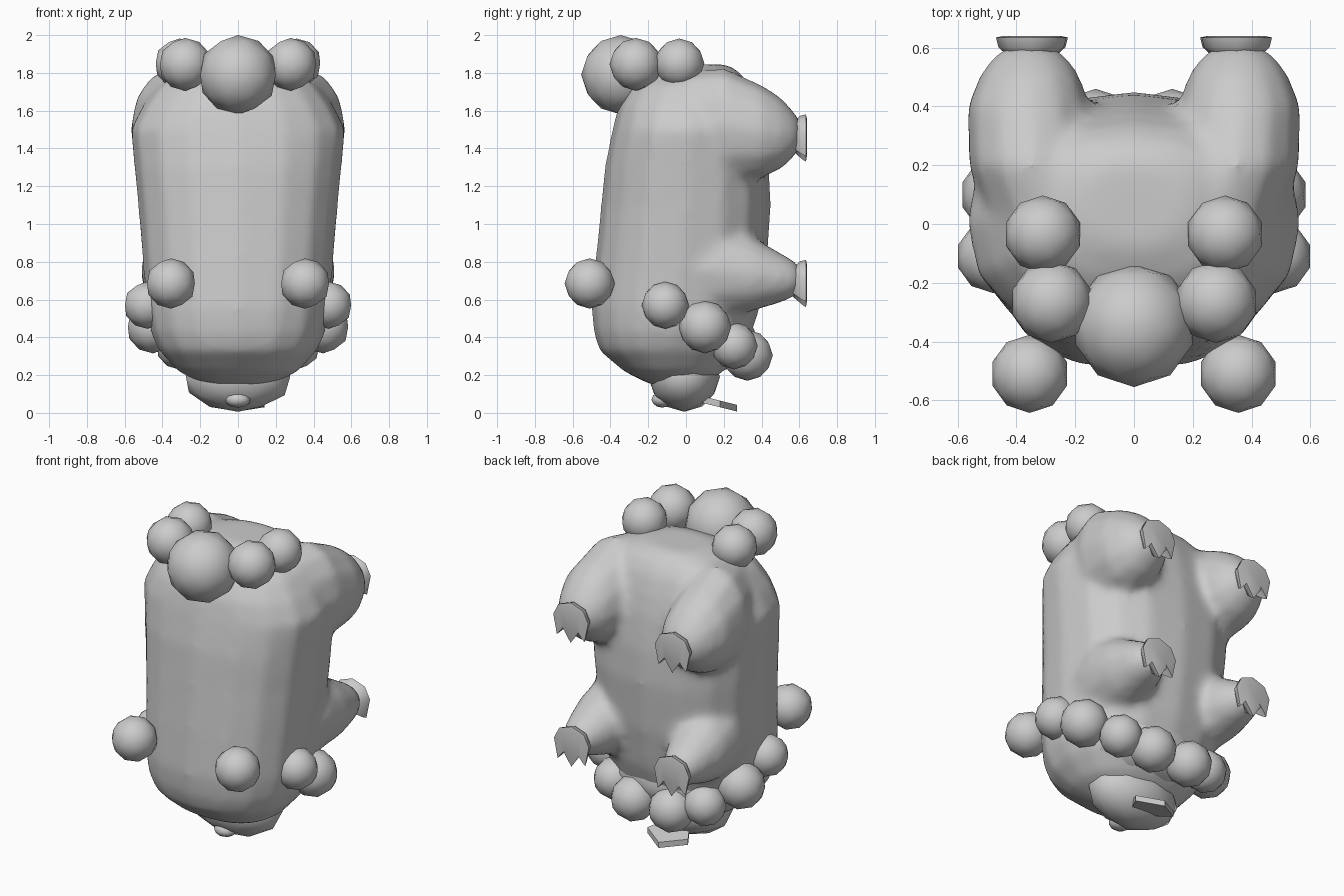
import bpy, bmesh, math

if "Cube" in bpy.data.objects:
    bpy.data.objects.remove(bpy.data.objects["Cube"])

gray = bpy.data.materials.new("plain gray")
gray.diffuse_color = (0.6, 0.6, 0.6, 1)
gray.use_nodes = True
gray.node_tree.nodes["Principled BSDF"].inputs["Base Color"].default_value = gray.diffuse_color


def finish(name, bm, angle=60):
    bmesh.ops.recalc_face_normals(bm, faces=bm.faces)
    me = bpy.data.meshes.new(name)
    bm.to_mesh(me)
    bm.free()
    me.materials.append(gray)
    ob = bpy.data.objects.new(name, me)
    bpy.context.collection.objects.link(ob)
    bpy.ops.object.select_all(action='DESELECT')
    ob.select_set(True)
    bpy.context.view_layer.objects.active = ob
    bpy.ops.object.shade_smooth_by_angle(angle=math.radians(angle))
    return ob


def loft(name, rings, angle=60):
    """Skin a list of equal-length point rings and cap both ends."""
    bm = bmesh.new()
    rows = [[bm.verts.new(p) for p in r] for r in rings]
    n = len(rows[0])
    for a, b in zip(rows, rows[1:]):
        for i in range(n):
            j = (i + 1) % n
            bm.faces.new((a[i], a[j], b[j], b[i]))
    bm.faces.new(rows[0])
    bm.faces.new(rows[-1])
    return finish(name, bm, angle)


def oval(rx, ry, n, power=2.0):
    pts = []
    for i in range(n):
        t = 2 * math.pi * i / n
        c, s = math.cos(t), math.sin(t)
        pts.append((rx * math.copysign(abs(c) ** (2 / power), c),
                    ry * math.copysign(abs(s) ** (2 / power), s)))
    return pts


def ball(name, x, y, z, r, scale=(1, 1, 1)):
    bm = bmesh.new()
    bmesh.ops.create_icosphere(bm, subdivisions=2, radius=r)
    bmesh.ops.scale(bm, vec=scale, verts=bm.verts)
    bmesh.ops.translate(bm, vec=(x, y, z), verts=bm.verts)
    return finish(name, bm, 70)


# Body: height, half width, y min, y max
body = [(0.15, 0.18, -0.19, 0.10), (0.22, 0.32, -0.33, 0.20), (0.33, 0.42, -0.46, 0.30),
        (0.43, 0.465, -0.49, 0.35), (0.55, 0.485, -0.50, 0.39), (0.80, 0.505, -0.48, 0.43),
        (1.10, 0.53, -0.45, 0.45), (1.30, 0.55, -0.43, 0.44), (1.50, 0.57, -0.39, 0.41),
        (1.62, 0.51, -0.36, 0.38), (1.73, 0.43, -0.295, 0.34), (1.80, 0.33, -0.19, 0.29),
        (1.845, 0.18, -0.08, 0.22)]
torso = [loft("body", [[(x, y + (a + b) / 2, z) for x, y in oval(w, (b - a) / 2, 16, 2.35)]
                       for z, w, a, b in body])]

# Legs: y, x centre, z centre, x radius, z radius
hind = [(0.0, 0.28, 1.50, 0.22, 0.31), (0.2, 0.345, 1.52, 0.22, 0.31),
        (0.4, 0.36, 1.49, 0.21, 0.25), (0.5, 0.355, 1.48, 0.175, 0.195),
        (0.56, 0.355, 1.475, 0.135, 0.135), (0.60, 0.355, 1.475, 0.09, 0.08)]
fore = [(0.0, 0.27, 0.76, 0.22, 0.28), (0.2, 0.31, 0.76, 0.205, 0.25),
        (0.35, 0.33, 0.735, 0.185, 0.20), (0.5, 0.34, 0.715, 0.14, 0.135),
        (0.56, 0.345, 0.71, 0.11, 0.105), (0.60, 0.345, 0.705, 0.085, 0.075)]

# Clawed foot outline in x, z
foot = [(0.12, 0.01), (0.085, 0.08), (0, 0.11), (-0.085, 0.08), (-0.12, 0.01),
        (-0.095, -0.11), (-0.055, -0.06), (0, -0.14), (0.055, -0.06), (0.095, -0.11)]

for side, s in (("left", 1), ("right", -1)):
    for kind, leg, fx, fz in (("hind", hind, 0.35, 1.47), ("front", fore, 0.345, 0.70)):
        torso.append(loft(f"{kind}_leg_{side}",
                          [[(s * (cx + x), y, cz + z) for x, z in oval(rx, rz, 12)]
                           for y, cx, cz, rx, rz in leg]))
        # Flared neck, slanted claws and a slightly domed sole
        loft(f"{kind}_foot_{side}", [[(s * fx + x * k, y + lean * max(0, -z), fz + z * k)
                                      for x, z in foot]
                                     for y, k, lean in ((0.565, 0.6, 0), (0.602, 0.93, 0.12),
                                                        (0.635, 1.0, 0), (0.64, 0.8, 0))], 75)

    # Woolly balls in mirrored pairs: rump, shoulders and collar
    for name, x, y, z, r in (("rump_ball_inner", 0.28, -0.265, 1.845, 0.14),
                             ("rump_ball_outer", 0.31, -0.035, 1.85, 0.132),
                             ("shoulder_ball", 0.355, -0.51, 0.685, 0.133),
                             ("collar_ball_upper", 0.48, -0.11, 0.57, 0.125),
                             ("collar_ball_middle", 0.45, 0.10, 0.455, 0.14),
                             ("collar_ball_lower", 0.31, 0.255, 0.355, 0.125),
                             ("collar_ball_end", 0.13, 0.325, 0.305, 0.135)):
        ball(f"{name}_{side}", s * x, y, z, r)

# Blend the legs into the body
bpy.ops.object.select_all(action='DESELECT')
for ob in torso:
    ob.select_set(True)
bpy.context.view_layer.objects.active = torso[0]
bpy.ops.object.join()
blend = torso[0]
blend.name = "body_with_legs"
mod = blend.modifiers.new("merge", 'REMESH')
mod.mode = 'VOXEL'
mod.voxel_size = 0.025
mod.use_smooth_shade = True
mod = blend.modifiers.new("soften", 'SMOOTH')
mod.factor = 0.5
mod.iterations = 10

ball("tail_ball", 0, -0.345, 1.79, 0.21)

# Neck fills the gap between the body and collar
ball("neck", 0, 0.08, 0.42, 0.34, (1.25, 0.85, 0.65))

# Head and nose
ball("head", 0, -0.01, 0.19, 0.2, (1.45, 0.95, 0.92))
ball("nose", 0, -0.125, 0.07, 0.065, (1.05, 0.9, 0.65))

# Flat pointed tongue
outline = [(-0.08, 0.08), (0.08, 0.08), (0.14, 0.18), (0, 0.27), (-0.14, 0.18)]
loft("tongue", [[(x, y, h - 0.25 * (y - 0.08)) for x, y in outline] for h in (0.055, 0.09)], 30)
